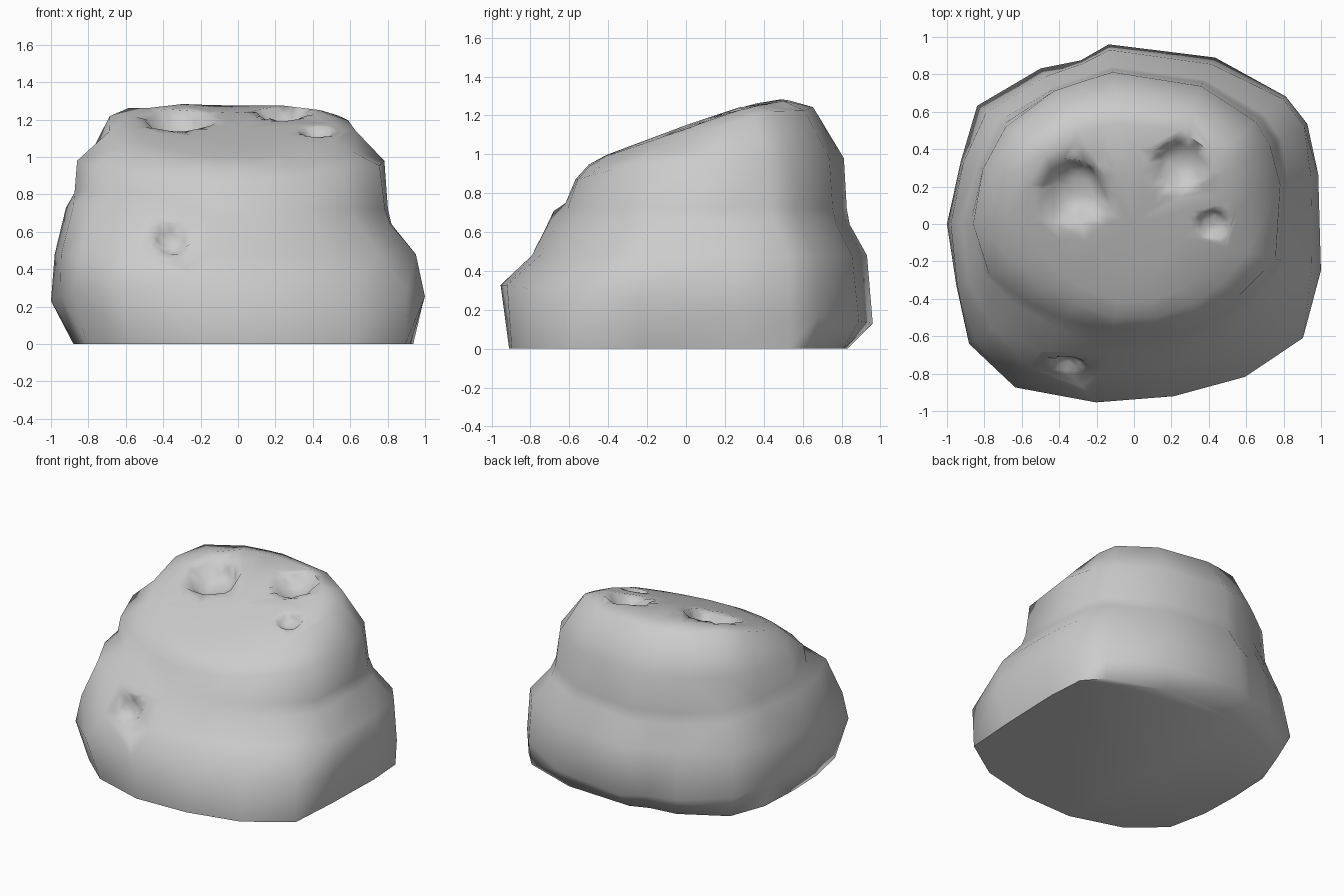
import bpy, bmesh, math
from mathutils import Vector, geometry

if "Cube" in bpy.data.objects:
    bpy.data.objects.remove(bpy.data.objects["Cube"])

# directions (degrees, counter-clockwise from +x) of the rock's corners
DEG = [-14, 15, 30, 40, 64, 98, 108, 121, 143, 160, 180, 199, 216, 234, 258, 283, 306, 326]
ANG = [math.radians(d) for d in DEG]
N = len(ANG)

# radius in each direction, one list per level
BASE = [.95, .97, 1.06, 1.04, .90, .84, .82, .88, .96, .92, .88, .92, 1.0, .98, .93, .92, 1.0, 1.08]
BELLY = [1.03, 1.02, 1.07, 1.06, .99, .97, .92, .97, 1.05, .985, 1.0, 1.005, 1.09, 1.08, .975, .945, 1.01, 1.09]
SHELF = [.98, .98, 1.05, 1.04, .95, .94, .90, .92, .99, .97, .98, 1.0, 1.05, .95, .81, .77, .83, .91]
LUMP = [.84, .85, .91, .91, .86, .85, .83, .85, .91, .89, .92, .93, .94, .84, .71, .68, .72, .77]
SHOULDER = [.78, .81, .84, .85, .82, .82, .81, .83, .86, .86, .86, .82, .71, .63, .58, .57, .61, .68]
RIM = [.63, .65, .68, .70, .68, .66, .67, .70, .73, .73, .69, .65, .58, .53, .51, .51, .53, .57]


def top_z(x, y):
    # sloping top, low at the front
    pts = [(-.6, .92), (-.52, .955), (0, 1.15), (.3, 1.25), (.48, 1.285), (.7, 1.25)]
    y = max(-.6, min(.69, y))
    for (a, za), (b, zb) in zip(pts, pts[1:]):
        if a <= y <= b:
            return za + (zb - za) * (y - a) / (b - a) - .03 * max(x, 0)


def lump(a):
    # 1 at the front left lump, 0 away from it
    return max(0, math.cos(a - math.radians(200))) ** 2


def lump_z(a):
    return .64 + .1 * lump(a)


def ring(radii, height):
    out = []
    for a, r in zip(ANG, radii):
        x, y = r * math.cos(a), r * math.sin(a)
        out.append((x, y, height(a, x, y)))
    return out


NECK = [s + (.5 - .3 * lump(a)) * (l - s) for a, s, l in zip(ANG, SHOULDER, LUMP)]
levels = [
    ring(BASE, lambda a, x, y: 0),
    ring(BELLY, lambda a, x, y: .23 - .10 * math.sin(a)),
    ring(SHELF, lambda a, x, y: .48),
    ring(LUMP, lambda a, x, y: lump_z(a)),
    ring(NECK, lambda a, x, y: lump_z(a) + .08),
    ring(SHOULDER, lambda a, x, y: min(.98, .98 + .11 * math.sin(a))),
    ring(RIM, lambda a, x, y: top_z(x, y) - .015 - .05 * max(x, 0)),
    ring([r * .82 for r in RIM], lambda a, x, y: top_z(x, y)),
    ring([r * .42 for r in RIM], lambda a, x, y: top_z(x, y)),
]

# rock body lofted through the levels
bm = bmesh.new()
rows = [[bm.verts.new(p) for p in lev] for lev in levels]
for lo, hi in zip(rows, rows[1:]):
    for i in range(N):
        j = (i + 1) % N
        bm.faces.new((lo[i], lo[j], hi[j], hi[i]))
bm.faces.new(rows[0][::-1])
tip = bm.verts.new((0, 0, top_z(0, 0)))
for i in range(N):
    bm.faces.new((rows[-1][i], rows[-1][(i + 1) % N], tip))
bmesh.ops.triangulate(bm, faces=[f for f in bm.faces if len(f.verts) == 4])
bmesh.ops.recalc_face_normals(bm, faces=bm.faces)


def crater(centre, radius, depth, direction):
    # refine the mesh around the centre, then push a soft pit into it
    centre, direction = Vector(centre), Vector(direction).normalized()
    for _ in range(4):
        near = []
        for e in bm.edges:
            a, b = e.verts[0].co, e.verts[1].co
            t = geometry.intersect_point_line(centre, a, b)[1]
            gap = (a.lerp(b, max(0, min(1, t))) - centre).length
            if gap < radius * 1.2 and e.calc_length() > radius * .6:
                near.append(e)
        if not near:
            break
        bmesh.ops.subdivide_edges(bm, edges=near, cuts=1)
        bmesh.ops.triangulate(bm, faces=[f for f in bm.faces if 3 < len(f.verts) < N])
    for v in bm.verts:
        d = (v.co - centre).length / radius
        if d < 1:
            v.co += direction * depth * min(1, 1.5 * (1 - d * d))


crater((-.32, .16, top_z(-.32, .16)), .18, .12, (0, .5, -1))
crater((.24, .31, top_z(.24, .31)), .14, .08, (0, .3, -1))
crater((.42, 0, top_z(.42, 0)), .085, .045, (0, .3, -1))
crater((-.36, -.74, .56), .09, .05, (.2, .7, -.5))

mesh = bpy.data.meshes.new("rock")
bm.to_mesh(mesh)
bm.free()
rock = bpy.data.objects.new("rock", mesh)
bpy.context.collection.objects.link(rock)

# smooth shading
rock.select_set(True)
bpy.context.view_layer.objects.active = rock
bpy.ops.object.shade_smooth_by_angle(angle=math.radians(65))
